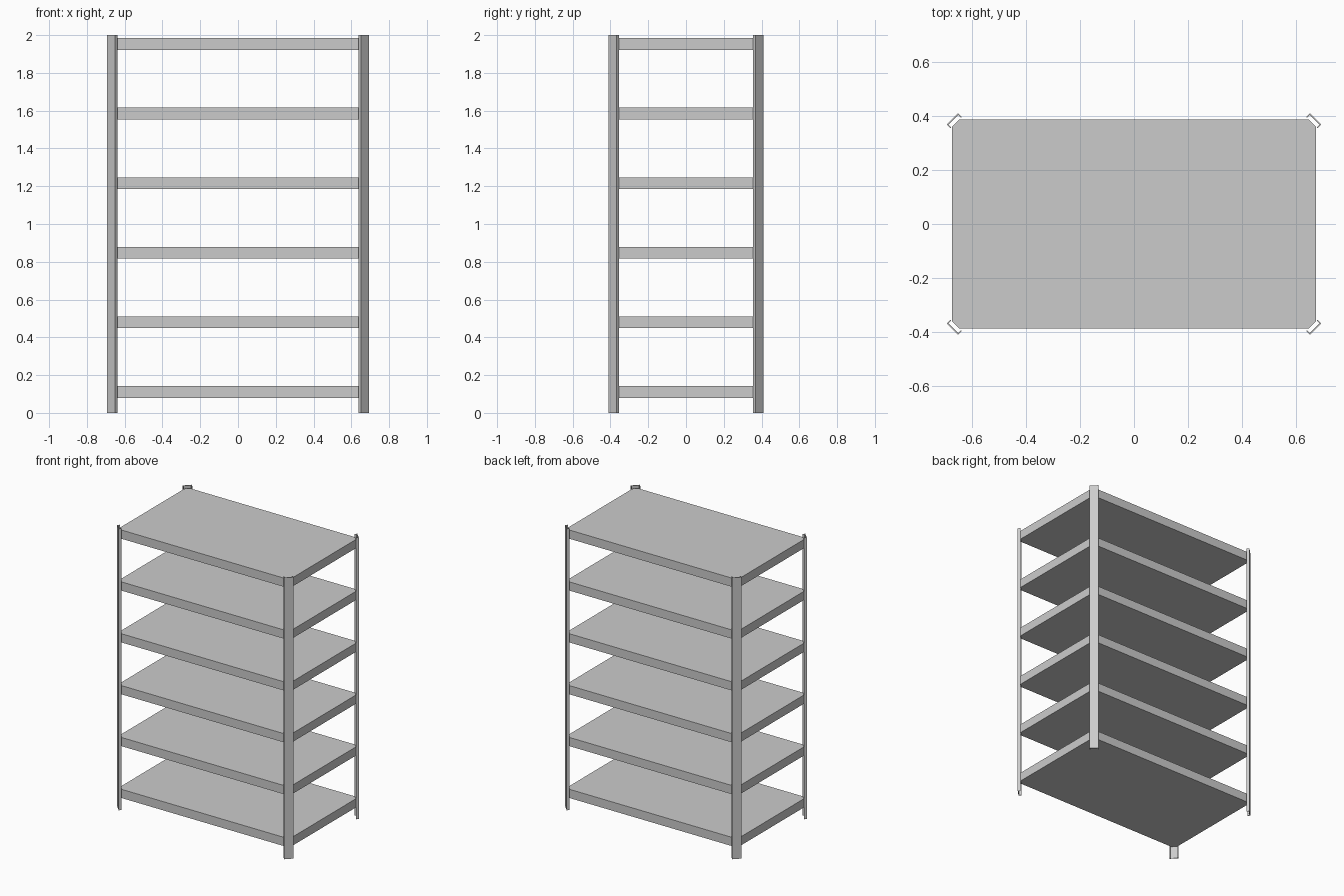
import bpy, bmesh

if "Cube" in bpy.data.objects:
    bpy.data.objects.remove(bpy.data.objects["Cube"])


def prism(name, outline, z0, z1):
    """Extrude a flat outline from z0 up to z1."""
    bm = bmesh.new()
    face = bm.faces.new([bm.verts.new((x, y, z0)) for x, y in outline])
    ext = bmesh.ops.extrude_face_region(bm, geom=[face])
    top = [v for v in ext["geom"] if isinstance(v, bmesh.types.BMVert)]
    bmesh.ops.translate(bm, verts=top, vec=(0, 0, z1 - z0))
    bmesh.ops.recalc_face_normals(bm, faces=bm.faces)
    mesh = bpy.data.meshes.new(name)
    bm.to_mesh(mesh)
    bm.free()
    obj = bpy.data.objects.new(name, mesh)
    bpy.context.collection.objects.link(obj)
    return obj


# Shelves: deep boards with corners clipped where they meet the posts
HX, HY, CUT = 0.674, 0.387, 0.027
board = []
for sx, sy in ((1, 1), (-1, 1), (-1, -1), (1, -1)):
    pair = [(sx * HX, sy * (HY - CUT)), (sx * (HX - CUT), sy * HY)]
    board += pair if sx * sy > 0 else pair[::-1]
for i in range(6):
    z = 0.111 + i * 0.3684
    prism(f"shelf_{i + 1}", board, z - 0.031, z + 0.031)

# Corner posts: shallow channels set diagonally, open towards the shelves
W, D, T = 0.030, 0.0095, 0.005
channel = [(-W, D), (W, D), (W, -D), (W - T, -D),
           (W - T, D - T), (T - W, D - T), (T - W, -D), (-W, -D)]
C = 0.5 ** 0.5
for side, sx in (("left", -1), ("right", 1)):
    for end, sy in (("front", -1), ("back", 1)):
        pts = [(sx * (0.665 + C * (u + v)), sy * (0.382 + C * (v - u)))
               for u, v in channel]
        prism(f"{end}_{side}_post", pts, 0.0, 2.0)
